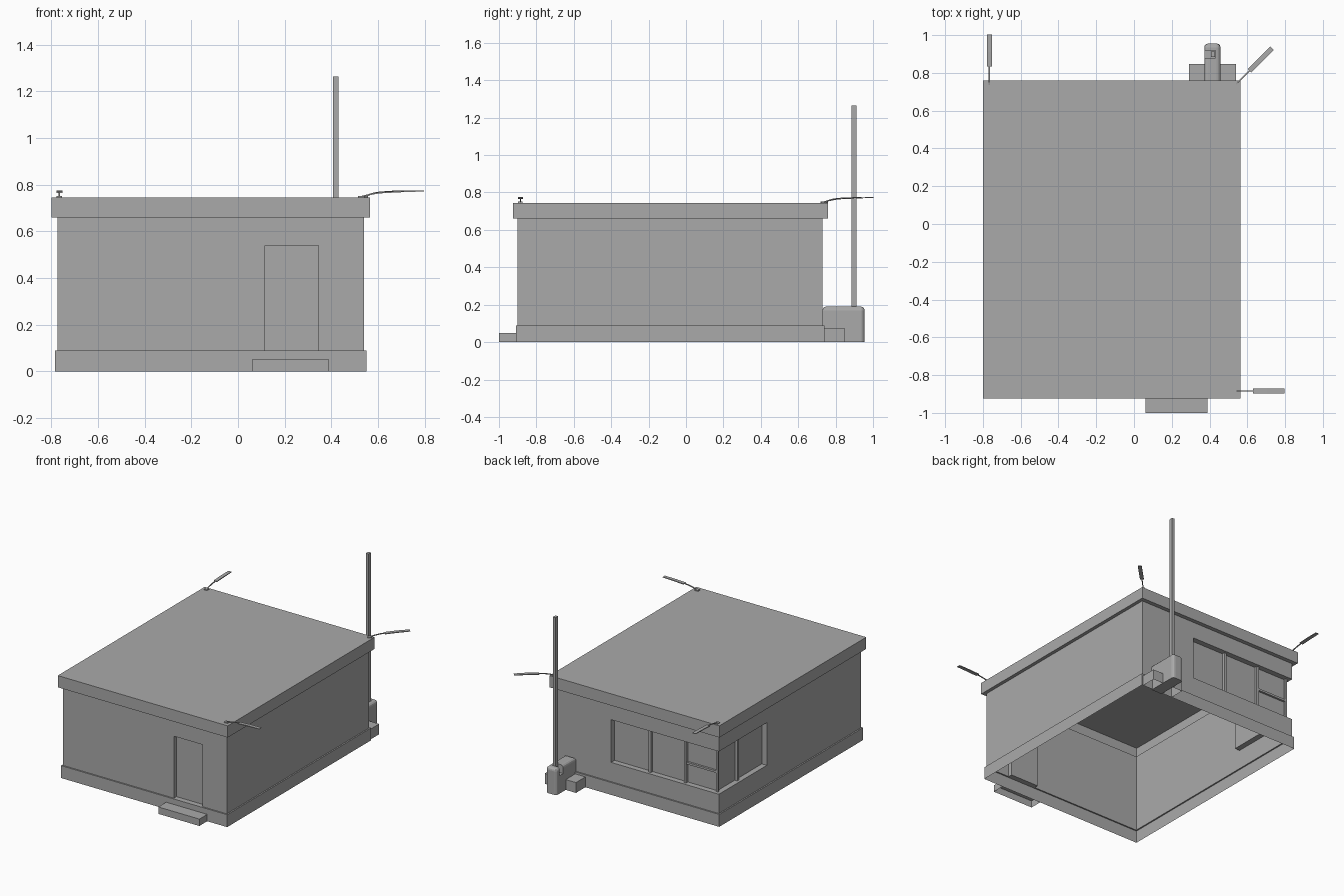
import bpy, bmesh, math
from mathutils import Vector, Matrix

if "Cube" in bpy.data.objects:
    bpy.data.objects.remove(bpy.data.objects["Cube"])

grey = bpy.data.materials.new("plain_grey")
grey.diffuse_color = (0.4, 0.4, 0.4, 1)
grey.use_nodes = True
grey.node_tree.nodes["Principled BSDF"].inputs["Base Color"].default_value = grey.diffuse_color


def make(name, bm):
    me = bpy.data.meshes.new(name)
    bm.to_mesh(me)
    bm.free()
    me.materials.append(grey)
    ob = bpy.data.objects.new(name, me)
    bpy.context.collection.objects.link(ob)
    return ob


def loft(bm, low, z0, high, z1):
    """Band of quads between two footprints, outward for counter-clockwise loops."""
    a = [bm.verts.new((x, y, z0)) for x, y in low]
    b = [bm.verts.new((x, y, z1)) for x, y in high]
    n = len(a)
    for i in range(n):
        j = (i + 1) % n
        bm.faces.new((a[i], a[j], b[j], b[i]))


def flat(bm, pts, z, up=True):
    f = bm.faces.new([bm.verts.new((x, y, z)) for x, y in pts])
    f.normal_update()
    if (f.normal.z > 0) != up:
        f.normal_flip()


def rect(x0, x1, y0, y1):
    return [(x0, y0), (x1, y0), (x1, y1), (x0, y1)]


def box(name, x0, x1, y0, y1, z0, z1, bottom=True):
    bm = bmesh.new()
    r = rect(x0, x1, y0, y1)
    loft(bm, r, z0, r, z1)
    flat(bm, r, z1)
    if bottom:
        flat(bm, r, z0, False)
    bmesh.ops.remove_doubles(bm, verts=bm.verts, dist=1e-5)
    return make(name, bm)


# Footprints of the hollow building shell
X0, X1, Y0, Y1 = -0.775, 0.54, -0.90, 0.73
DX0, DX1, DD = 0.115, 0.345, 0.03            # door
WX, WY, WD, WZ0, WZ1 = 0.09, 0.18, 0.04, 0.23, 0.54   # corner window
wall = rect(X0, X1, Y0, Y1)
base = rect(-0.785, 0.55, -0.91, 0.74)
roof = rect(-0.80, 0.565, -0.925, 0.76)
front = [(X0, Y0), (DX0, Y0), (DX0, Y0 + DD), (DX1, Y0 + DD), (DX1, Y0), (X1, Y0)]
door_loop = front + [(X1, Y1), (X0, Y1)]
corner = [(WX, Y1), (WX, Y1 - WD), (X0 + WD, Y1 - WD), (X0 + WD, WY), (X0, WY)]
window_loop = front + [(X1, Y1)] + corner
door_floor = rect(DX0, DX1, Y0, Y0 + DD)
sill = corner + [(X0, Y1)]

# Plinth
bm = bmesh.new()
loft(bm, base, 0, base, 0.09)
loft(bm, base, 0.09, wall, 0.09)
flat(bm, door_floor, 0.09)
make("plinth", bm)

# Walls with recessed door and corner window
bm = bmesh.new()
loft(bm, door_loop, 0.09, door_loop, WZ0)
loft(bm, window_loop, WZ0, window_loop, WZ1)
loft(bm, wall, WZ1, wall, 0.66)
flat(bm, sill, WZ0)
flat(bm, sill, WZ1, False)
flat(bm, door_floor, WZ1, False)
make("walls", bm)

# Roof slab with overhang, open inside
bm = bmesh.new()
loft(bm, wall, 0.66, roof, 0.66)
loft(bm, roof, 0.66, roof, 0.745)
flat(bm, roof, 0.745)
make("roof", bm)

# Window bars
gy, gx = Y1 - WD, X0 + WD
for x in (-0.206, -0.49):
    box("back_mullion", x - 0.009, x + 0.009, gy, gy + 0.02, WZ0, WZ1)
box("side_mullion", gx - 0.02, gx, 0.47, 0.49, WZ0, WZ1)
box("corner_post", gx - 0.015, gx, gy, gy + 0.015, WZ0, WZ1)
box("window_transom", gx, -0.499, gy, gy + 0.015, 0.365, 0.38)

# Door step
box("door_step", 0.06, 0.39, -1.0, -0.91, 0, 0.05, False)

# Barrier block, cabinet and raised boom
box("cabinet_block", 0.29, 0.54, 0.74, 0.848, 0, 0.075, False)
cab = box("barrier_cabinet", 0.372, 0.458, 0.73, 0.955, 0, 0.19)
bm = bmesh.new()
bm.from_mesh(cab.data)
edges = [e for e in bm.edges
         if all(v.co.z > 0.1 for v in e.verts) or
         (all(v.co.y > 0.9 for v in e.verts) and any(v.co.z > 0.1 for v in e.verts))]
bmesh.ops.bevel(bm, geom=edges, offset=0.02, segments=3, profile=0.5, affect='EDGES')
bm.to_mesh(cab.data)
bm.free()
slot = box("slot_cutter", 0.35, 0.432, 0.878, 0.918, 0.13, 0.25)
slot.hide_render = True
slot.hide_viewport = True
mod = cab.modifiers.new("slot", 'BOOLEAN')
mod.operation = 'DIFFERENCE'
mod.object = slot
mod.solver = 'EXACT'
box("barrier_boom", 0.408, 0.43, 0.884, 0.912, 0.13, 1.265)


# Slim arms with flat plates at three roof corners
def strip(name, stations, origin, angle):
    bm = bmesh.new()
    rings = []
    for d, z, w, h in stations:
        rings.append([bm.verts.new((d, s * w, z + t * h))
                      for s, t in ((-1, -1), (1, -1), (1, 1), (-1, 1))])
    for a, b in zip(rings, rings[1:]):
        for i in range(4):
            j = (i + 1) % 4
            bm.faces.new((a[i], a[j], b[j], b[i]))
    bm.faces.new(rings[0][::-1])
    bm.faces.new(rings[-1])
    bmesh.ops.recalc_face_normals(bm, faces=bm.faces)
    bm.transform(Matrix.Translation(Vector((*origin, 0))) @ Matrix.Rotation(angle, 4, 'Z'))
    make(name, bm)


for origin, deg in (((0.515, -0.885), 0), ((0.53, 0.73), 45), ((-0.766, 0.72), 90)):
    a = math.radians(deg)
    strip("arm_foot", [(0, 0.748, 0.012, 0.003), (0.028, 0.748, 0.012, 0.003)], origin, a)
    strip("arm_rod", [(0.015, 0.749, 0.003, 0.003), (0.045, 0.757, 0.003, 0.003),
                      (0.08, 0.764, 0.003, 0.003), (0.12, 0.768, 0.003, 0.003)], origin, a)
    strip("arm_plate", [(0.115, 0.767, 0.013, 0.003), (0.19, 0.771, 0.013, 0.003),
                        (0.283, 0.773, 0.013, 0.002)], origin, a)
